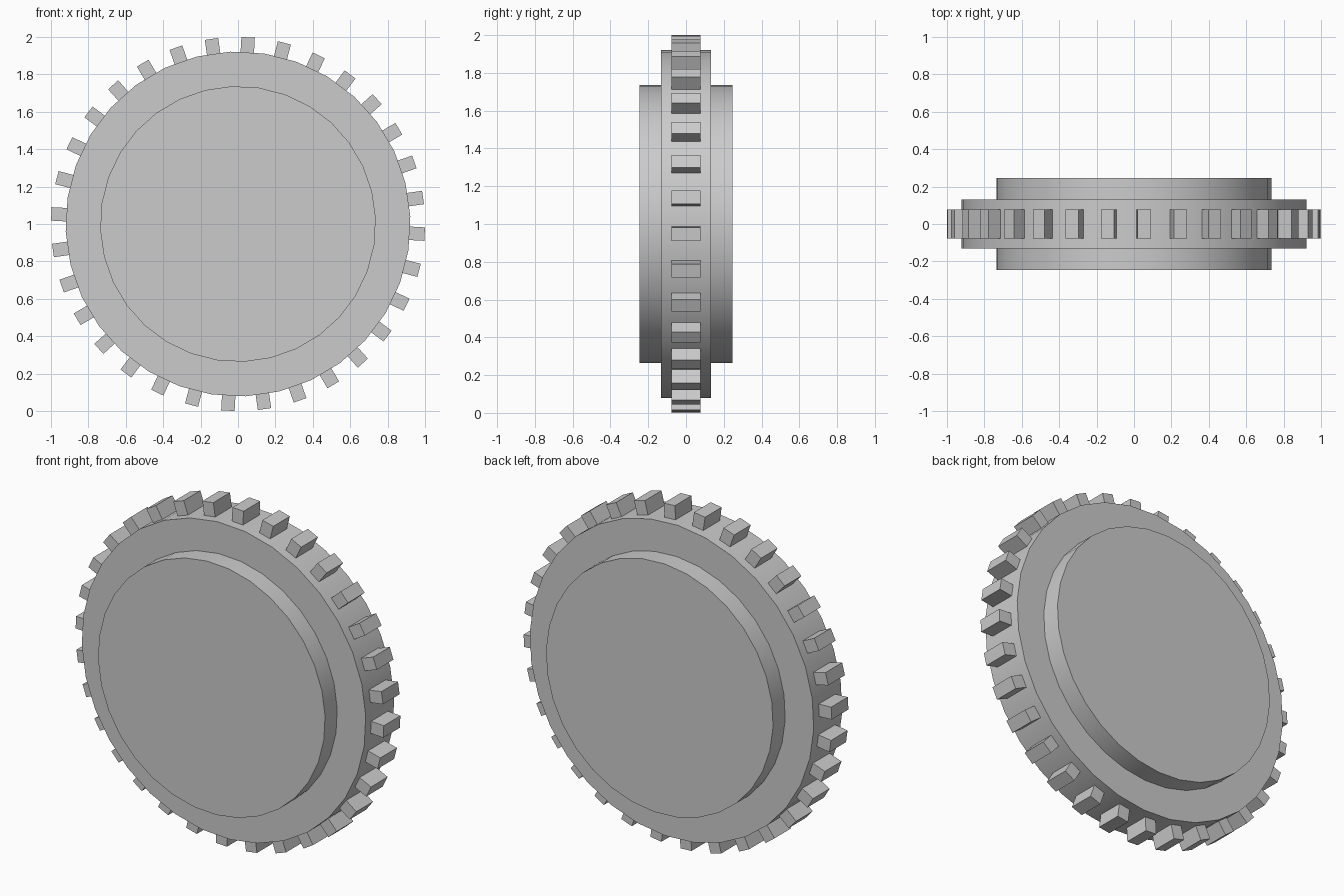
import bpy, math
from mathutils import Matrix, Vector

if "Cube" in bpy.data.objects:
    bpy.data.objects.remove(bpy.data.objects["Cube"])

COUNT = 32
STEP = 2 * math.pi / COUNT
OFFSET = math.radians(-3.1)   # angle of first tooth
CENTRE = Vector((0, 0, 1))


def disc(name, radius, half_depth):
    """Cylinder along y, with facet centres lined up with the teeth."""
    start = OFFSET + STEP / 2
    n = COUNT
    ring = [(radius * math.cos(start + i * STEP), radius * math.sin(start + i * STEP)) for i in range(n)]
    verts = [(x, y, z + 1) for y in (-half_depth, half_depth) for x, z in ring]
    faces = [list(range(n)), list(range(2 * n - 1, n - 1, -1))]
    faces += [(i, n + i, n + (i + 1) % n, (i + 1) % n) for i in range(n)]
    mesh = bpy.data.meshes.new(name)
    mesh.from_pydata(verts, [], faces)
    ob = bpy.data.objects.new(name, mesh)
    bpy.context.collection.objects.link(ob)
    bpy.ops.object.select_all(action='DESELECT')
    ob.select_set(True)
    bpy.context.view_layer.objects.active = ob
    bpy.ops.object.shade_smooth_by_angle(angle=math.radians(30))
    return ob


# Wide rim disc and the thicker hub that stands out on both sides
disc("rim_disc", 0.922, 0.132)
disc("hub_disc", 0.737, 0.245)

# Block teeth around the rim
inner, outer, half_width, half_depth = 0.90, 0.9995, 0.036, 0.077
verts, faces = [], []
for k in range(COUNT):
    turn = Matrix.Rotation(-(OFFSET + k * STEP), 3, 'Y')
    b = len(verts)
    for x in (inner, outer):
        for y, z in ((-1, -1), (1, -1), (1, 1), (-1, 1)):
            verts.append(turn @ Vector((x, y * half_depth, z * half_width)) + CENTRE)
    faces += [(b + 3, b + 2, b + 1, b), (b + 4, b + 5, b + 6, b + 7)]
    faces += [(b + i, b + (i + 1) % 4, b + 4 + (i + 1) % 4, b + 4 + i) for i in range(4)]
mesh = bpy.data.meshes.new("teeth")
mesh.from_pydata(verts, [], faces)
bpy.context.collection.objects.link(bpy.data.objects.new("teeth", mesh))
